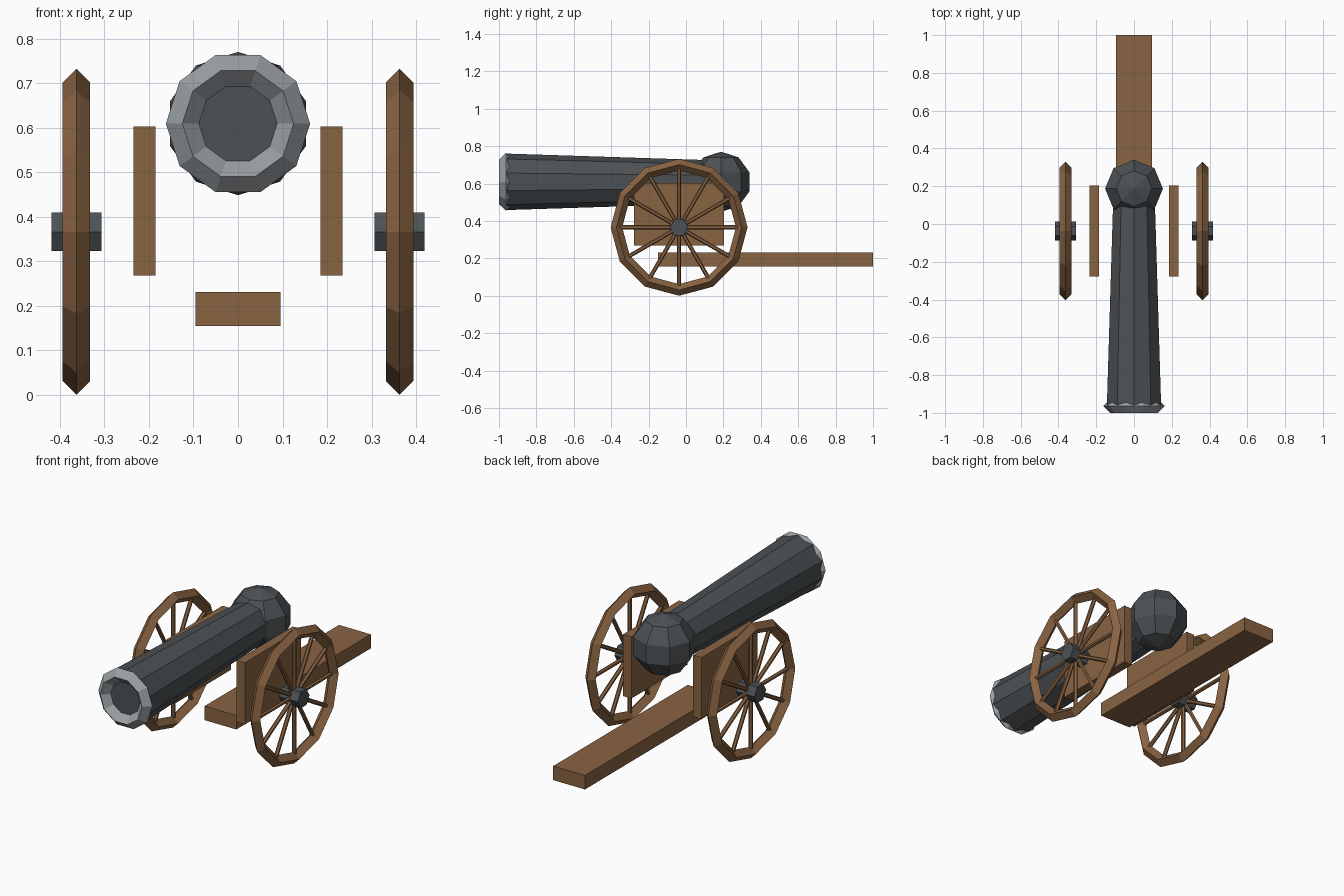
import bpy, bmesh, math
from mathutils import Matrix, Vector

if "Cube" in bpy.data.objects:
    bpy.data.objects.remove(bpy.data.objects["Cube"])

HALF = math.pi / 2


def material(name, colour):
    m = bpy.data.materials.new(name)
    m.diffuse_color = (*colour, 1)
    m.use_nodes = True
    m.node_tree.nodes["Principled BSDF"].inputs["Base Color"].default_value = m.diffuse_color
    return m


wood = material("brown_wood", (0.25, 0.125, 0.055))
iron = material("dark_iron", (0.073, 0.083, 0.090))
steel = material("light_steel", (0.32, 0.35, 0.37))


def finish(name, mat):
    o = bpy.context.object
    o.name = o.data.name = name
    o.data.materials.append(mat)
    return o


def box(name, lo, hi, mat):
    lo, hi = Vector(lo), Vector(hi)
    bpy.ops.mesh.primitive_cube_add(size=1, location=(lo + hi) / 2)
    o = finish(name, mat)
    o.data.transform(Matrix.Diagonal((*(hi - lo), 1)))


def ring(name, loc, rot, major, minor, sides, mat):
    # low-poly ring with a diamond cross-section
    bpy.ops.mesh.primitive_torus_add(location=loc, rotation=rot, major_radius=major,
                                     minor_radius=minor, major_segments=sides,
                                     minor_segments=4)
    finish(name, mat)


def spokes(name, loc, count, r_in, r_out, radius, mat):
    bm = bmesh.new()
    for i in range(count):
        m = (Matrix.Rotation(2 * math.pi * i / count, 4, 'X')
             @ Matrix.Translation((0, 0, (r_in + r_out) / 2)))
        bmesh.ops.create_cone(bm, cap_ends=True, segments=6, radius1=radius,
                              radius2=radius, depth=r_out - r_in, matrix=m)
    me = bpy.data.meshes.new(name)
    bm.to_mesh(me)
    bm.free()
    me.materials.append(mat)
    o = bpy.data.objects.new(name, me)
    o.location = loc
    bpy.context.collection.objects.link(o)


# Barrel, muzzle lip and rounded breech
AXIS_Z, MUZZLE, BREECH = 0.609, -0.962, 0.187
bpy.ops.mesh.primitive_cone_add(vertices=10, radius1=0.114, radius2=0.151,
                                depth=BREECH - MUZZLE,
                                location=(0, (BREECH + MUZZLE) / 2, AXIS_Z),
                                rotation=(HALF, 0, 0))
finish("barrel", iron)
ring("muzzle_lip", (0, -0.963, AXIS_Z), (HALF, 0, 0), 0.125, 0.037, 10, steel)
bpy.ops.mesh.primitive_uv_sphere_add(segments=8, ring_count=5, radius=0.161,
                                     location=(0, BREECH, AXIS_Z))
finish("breech", iron)

# Carriage trail
box("trail", (-0.095, -0.15, 0.155), (0.095, 1.0, 0.231), wood)

# Cheeks and wheels on both sides
for side, s in (("left", -1), ("right", 1)):
    box(side + "_cheek", (s * 0.21 - 0.025, -0.277, 0.268),
        (s * 0.21 + 0.025, 0.203, 0.602), wood)
    centre = (s * 0.363, -0.037, 0.366)
    ring(side + "_wheel_rim", centre, (0, HALF, 0), 0.335, 0.031, 12, wood)
    spokes(side + "_wheel_spokes", centre, 12, 0.02, 0.325, 0.011, wood)
    bpy.ops.mesh.primitive_cylinder_add(vertices=6, radius=0.05, depth=0.112,
                                        location=centre, rotation=(0, HALF, 0))
    finish(side + "_wheel_hub", iron)
